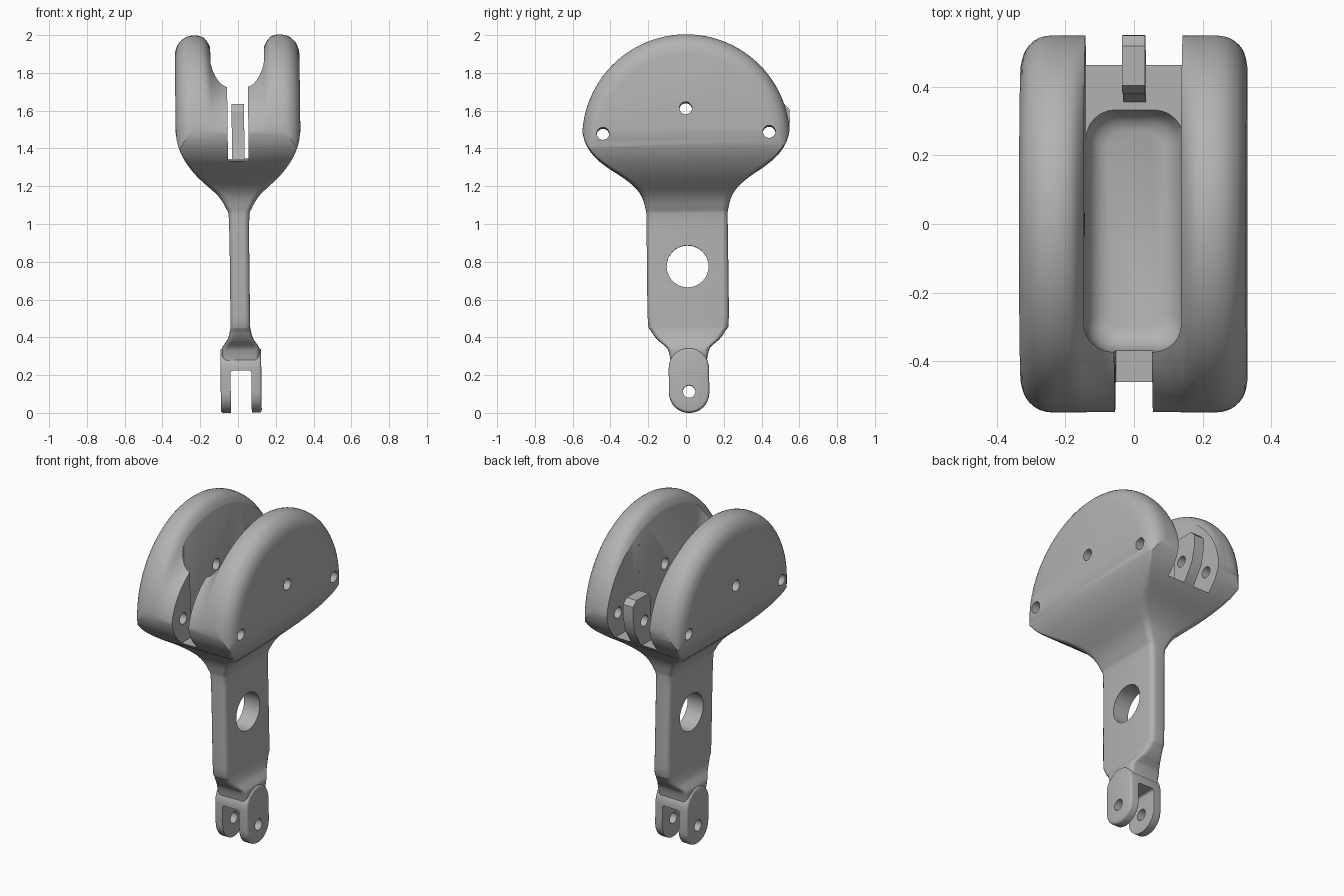
import bpy, bmesh, math
from mathutils import Matrix, Vector

cube = bpy.data.objects.get("Cube")
if cube:
    bpy.data.objects.remove(cube, do_unlink=True)

grey = bpy.data.materials.new("plain_grey")
grey.use_nodes = True
colour = (0.45, 0.45, 0.45, 1)
grey.diffuse_color = colour
grey.node_tree.nodes["Principled BSDF"].inputs["Base Color"].default_value = colour


def loft(name, rings):
    """Closed solid through rings that share one point count."""
    bm = bmesh.new()
    loops = [[bm.verts.new(p) for p in ring] for ring in rings]
    n = len(loops[0])
    for a, b in zip(loops, loops[1:]):
        for i in range(n):
            bm.faces.new((a[i], a[(i + 1) % n], b[(i + 1) % n], b[i]))
    bm.faces.new(loops[0][::-1])
    bm.faces.new(loops[-1])
    bmesh.ops.recalc_face_normals(bm, faces=bm.faces)
    mesh = bpy.data.meshes.new(name)
    bm.to_mesh(mesh)
    bm.free()
    mesh.materials.append(grey)
    obj = bpy.data.objects.new(name, mesh)
    bpy.context.collection.objects.link(obj)
    return obj


def prism(name, outline, half):
    """Side outline (y, z) extruded across x."""
    return loft(name, [[(x, y, z) for y, z in outline] for x in (-half, half)])


def box(name, half, y0, y1, z0, z1):
    return prism(name, [(y0, z0), (y1, z0), (y1, z1), (y0, z1)], half)


def apply_modifier(obj, mod):
    bpy.context.view_layer.objects.active = obj
    bpy.ops.object.modifier_apply(modifier=mod.name)


def combine(obj, other, operation):
    mod = obj.modifiers.new(operation.lower(), "BOOLEAN")
    mod.operation, mod.solver, mod.object = operation, "EXACT", other
    apply_modifier(obj, mod)
    bpy.data.objects.remove(other, do_unlink=True)


def round_edges(obj, width):
    mod = obj.modifiers.new("round", "BEVEL")
    mod.width, mod.segments = width, 3
    mod.limit_method, mod.angle_limit = "ANGLE", math.radians(40)
    apply_modifier(obj, mod)


def resample(rows, steps=3):
    """Catmull-Rom through rows of numbers."""
    rows = [Vector(r) for r in rows]
    out = []
    for i in range(len(rows) - 1):
        p0, p1, p2, p3 = (rows[max(0, min(len(rows) - 1, i + k))] for k in (-1, 0, 1, 2))
        for s in range(steps):
            t = s / steps
            out.append(p1 + (p2 - p0) * t / 2 + (2 * p0 - 5 * p1 + 4 * p2 - p3) * t * t / 2
                       + (3 * p1 - p0 - 3 * p2 + p3) * t ** 3 / 2)
    return out + [rows[-1]]


def rounded_rect(hx, hy, r, z, cy=0):
    pts = []
    for k, (sx, sy) in enumerate(((1, 1), (-1, 1), (-1, -1), (1, -1))):
        for j in range(7):
            a = math.pi / 2 * (k + j / 6)
            pts.append((sx * (hx - r) + r * math.cos(a), cy + sy * (hy - r) + r * math.sin(a), z))
    return pts


# Shank flaring into the head: height, half width, half depth, corner radius
sections = [
    (0.24, .09, .09, .02), (0.33, .10, .107, .025), (0.36, .088, .13, .03), (0.39, .068, .165, .03),
    (0.44, .054, .20, .03), (0.51, .052, .215, .03), (1.0, .053, .215, .03), (1.08, .066, .219, .03),
    (1.15, .108, .24, .035), (1.2, .16, .276, .035), (1.25, .213, .335, .03), (1.3, .255, .41, .025),
    (1.36, .293, .482, .015), (1.43, .32, .53, .01), (1.51, .332, .552, .01), (1.62, .34, .57, .01)]
rows = [s for s in resample([Vector(s) for s in sections])] + [Vector((2.2, .34, .57, .01))]
body = loft("clevis_lever", [rounded_rect(hx, hy, r, z) for z, hx, hy, r in rows])

# Twin domed lobes: x, dome height, inset of the depth
half_lobe = [(.06, .38, 0), (.09, .40, 0), (.12, .44, 0), (.138, .475, 0), (.152, .507, 0),
             (.175, .538, 0), (.21, .55, 0), (.24, .55, 0), (.275, .54, .008), (.305, .515, .03),
             (.322, .485, .058), (.33, .45, .09)]
stations = resample(half_lobe, 2)
stations = [Vector((-x, h, a)) for x, h, a in reversed(stations)] + stations
rings = []
for x, h, a in stations:
    d = .55 - a
    arc = [math.pi * i / 48 for i in range(49)]
    rings.append([(x, d * math.cos(t), 1.45 + h * math.sin(t)) for t in arc] + [(x, -d, .1), (x, d, .1)])
combine(body, loft("dome_envelope", rings), "INTERSECT")

# Pocket between the lobes, with a narrow front slot and a wide rear slot
pocket = [rounded_rect(.142 - i, .35 - i, .085 - i * .5, z, -.02)
          for z, i in ((1.27, .06), (1.28, .035), (1.30, .015), (1.34, 0), (2.2, 0))]
combine(body, loft("pocket_cutter", pocket), "DIFFERENCE")
combine(body, box("front_slot_cutter", .055, -.8, -.32, 1.34, 2.2), "DIFFERENCE")
combine(body, box("rear_slot_cutter", .1415, .25, .8, 1.34, 2.2), "DIFFERENCE")

# Rear tab
tab = prism("rear_tab", [(.34, 1.3), (.38, 1.42), (.38, 1.59), (.405, 1.63), (.52, 1.63), (.55, 1.6),
                         (.55, 1.53), (.53, 1.44), (.47, 1.345), (.40, 1.3)], .033)
combine(body, tab, "UNION")

# Forked lug at the foot
R = .107
arc = [math.pi * i / 16 for i in range(17)]
outline = [(R * math.cos(t), .235 + R * math.sin(t)) for t in arc]
outline += [(-R * math.cos(t), R - R * math.sin(t)) for t in arc]
lug = prism("fork_lug", outline, .108)
round_edges(lug, .014)
combine(body, lug, "UNION")
fork = box("fork_slot_cutter", .055, -.3, .3, -.2, .225)
round_edges(fork, .012)
combine(body, fork, "DIFFERENCE")

# Lightening hole and pin holes
for y, z, r in ((0, .775, .111), (0, .112, .033), (-.44, 1.48, .033), (.44, 1.48, .033), (0, 1.61, .033)):
    circle = [2 * math.pi * i / 32 for i in range(32)]
    hole = prism("hole_cutter", [(y + r * math.cos(t), z + r * math.sin(t)) for t in circle], .6)
    combine(body, hole, "DIFFERENCE")

# Slight lean of the whole part
pivot = Matrix.Translation((0, 0, 1.5))
lean = Matrix.Rotation(.012, 4, "X") @ Matrix.Rotation(-.012, 4, "Y")
body.data.transform(pivot @ lean @ pivot.inverted())

bpy.ops.object.select_all(action="DESELECT")
body.select_set(True)
bpy.context.view_layer.objects.active = body
bpy.ops.object.shade_smooth_by_angle(angle=math.radians(32))
